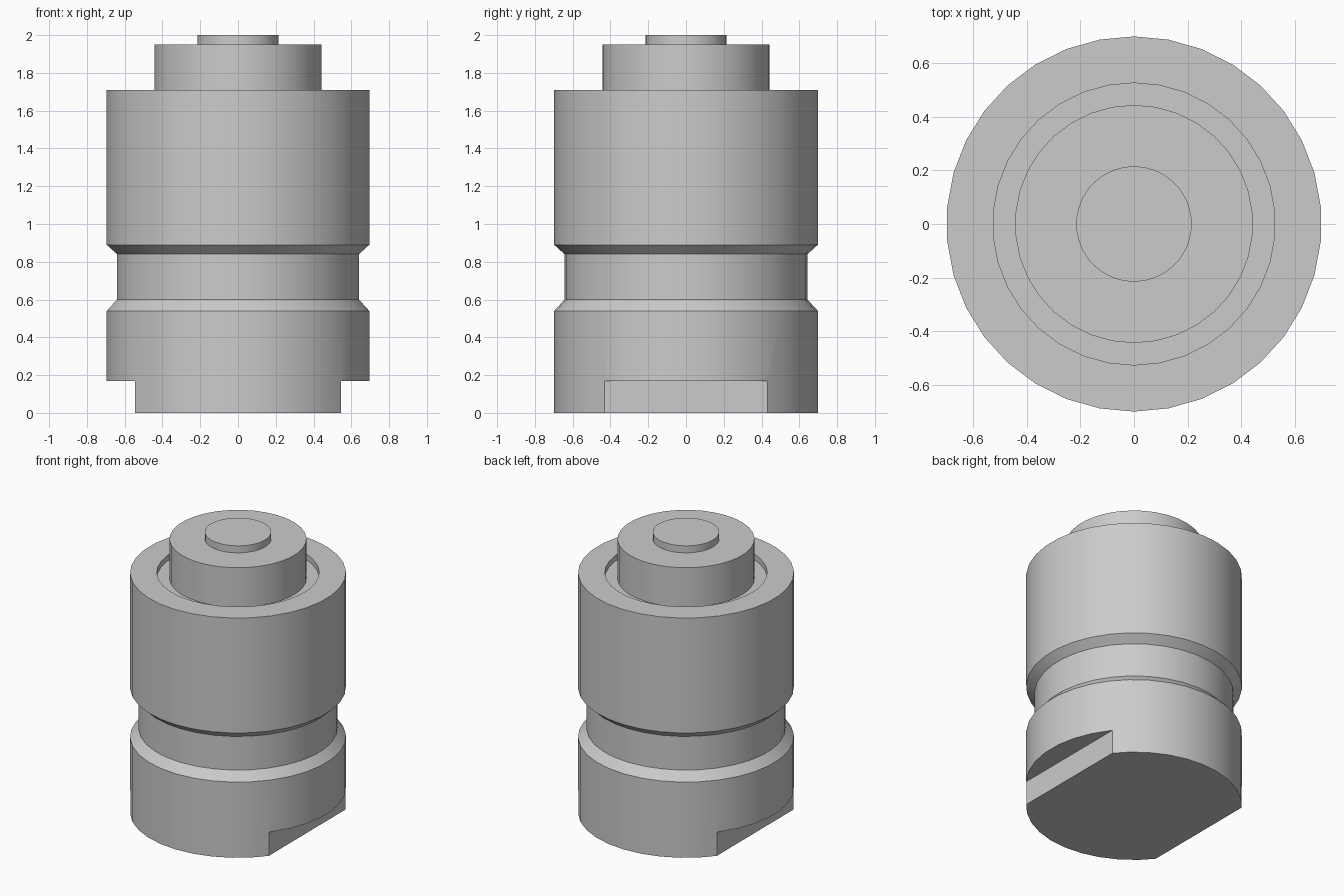
import bpy
import bmesh
from math import pi, sin, cos, radians

SIDES = 34

cube = bpy.data.objects.get("Cube")
if cube:
    bpy.data.objects.remove(cube, do_unlink=True)

# Single plain metal colour
metal = bpy.data.materials.new("grey_metal")
metal.use_nodes = True
grey = (0.6, 0.6, 0.6, 1)
metal.diffuse_color = grey
metal.node_tree.nodes["Principled BSDF"].inputs["Base Color"].default_value = grey


def finish(obj):
    bpy.ops.object.select_all(action="DESELECT")
    obj.select_set(True)
    bpy.context.view_layer.objects.active = obj
    bpy.ops.object.shade_smooth_by_angle(angle=radians(30))


def turned(name, profile):
    """Solid of revolution; the profile runs bottom to top, ends are capped."""
    bm = bmesh.new()
    rings = []
    for r, z in profile:
        angles = [pi / 2 + 2 * pi * i / SIDES for i in range(SIDES)]
        rings.append([bm.verts.new((r * cos(a), r * sin(a), z)) for a in angles])
    for low, high in zip(rings, rings[1:]):
        for i in range(SIDES):
            j = (i + 1) % SIDES
            bm.faces.new((low[i], low[j], high[j], high[i]))
    bm.faces.new(rings[0][::-1])
    bm.faces.new(rings[-1])
    mesh = bpy.data.meshes.new(name)
    bm.to_mesh(mesh)
    bm.free()
    mesh.materials.append(metal)
    obj = bpy.data.objects.new(name, mesh)
    bpy.context.collection.objects.link(obj)
    return obj


# Body with a waist groove and a shallow recess in the top
R, NECK, RECESS, FLOOR = 0.698, 0.643, 0.525, 1.67
body = turned("body", [
    (R, 0), (R, 0.54), (NECK, 0.6), (NECK, 0.84), (R, 0.89),
    (R, 1.71), (RECESS, 1.71), (RECESS, FLOOR),
])

# Wrench flats cut into both sides of the foot
for side in (-1, 1):
    bpy.ops.mesh.primitive_cube_add(size=1, location=(side * 0.796, 0, 0.035))
    cutter = bpy.context.object
    cutter.name = "flat_cutter"
    cutter.hide_render = True
    cutter.scale = (0.5, 2, 0.27)
    cut = body.modifiers.new("wrench_flat", "BOOLEAN")
    cut.operation = "DIFFERENCE"
    cut.solver = "EXACT"
    cut.object = cutter
    bpy.context.view_layer.objects.active = body
    bpy.ops.object.modifier_apply(modifier=cut.name)
    bpy.data.objects.remove(cutter, do_unlink=True)
finish(body)

# Plunger standing in the recess, with a small contact button
finish(turned("plunger", [(0.443, FLOOR), (0.443, 1.95)]))
finish(turned("contact_button", [(0.215, 1.95), (0.215, 2.0)]))
